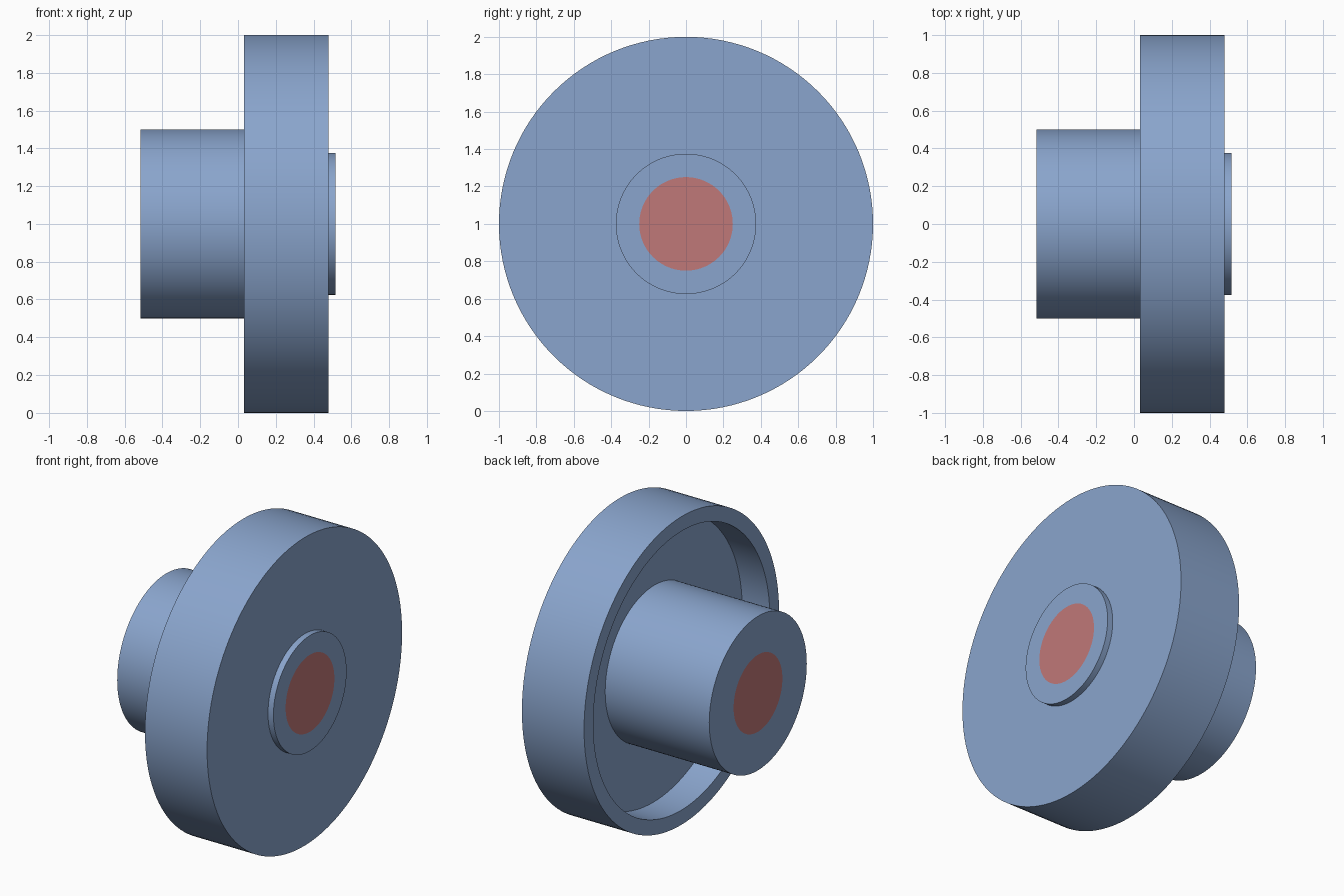
import bpy, bmesh, math

if "Cube" in bpy.data.objects:
    bpy.data.objects.remove(bpy.data.objects["Cube"])

SEGMENTS = 128
AXIS_Z = 1.0


def material(name, colour):
    m = bpy.data.materials.new(name)
    m.diffuse_color = (*colour, 1.0)
    m.use_nodes = True
    m.node_tree.nodes["Principled BSDF"].inputs["Base Color"].default_value = m.diffuse_color
    return m


blue = material("steel blue", (0.254, 0.376, 0.61))
red = material("dull red", (0.53, 0.19, 0.19))


def lathe(name, profile, mat, closed):
    """Spin (x, radius) points around the horizontal x axis."""
    bm = bmesh.new()
    verts = [bm.verts.new((x, 0, r)) for x, r in profile]
    edges = [bm.edges.new(pair) for pair in zip(verts, verts[1:])]
    if closed:
        edges.append(bm.edges.new((verts[-1], verts[0])))
    bmesh.ops.spin(bm, geom=verts + edges, cent=(0, 0, 0), axis=(1, 0, 0),
                   angle=2 * math.pi, steps=SEGMENTS, use_merge=True)
    bmesh.ops.remove_doubles(bm, verts=bm.verts, dist=1e-5)
    bmesh.ops.recalc_face_normals(bm, faces=bm.faces)
    mesh = bpy.data.meshes.new(name)
    bm.to_mesh(mesh)
    bm.free()
    mesh.materials.append(mat)
    obj = bpy.data.objects.new(name, mesh)
    obj.location.z = AXIS_Z
    bpy.context.collection.objects.link(obj)
    bpy.ops.object.select_all(action='DESELECT')
    obj.select_set(True)
    bpy.context.view_layer.objects.active = obj
    bpy.ops.object.shade_smooth_by_angle(angle=math.radians(30))
    return obj


END = 0.517                       # half length along the axle
RIM_BACK, RIM_FRONT = 0.032, 0.478
WEB_BACK = 0.23                   # floor of the recess behind the rim
BORE = 0.25

# Hub, recessed wheel with rim, and raised boss in one turned body
lathe("wheel_body", [
    (-END, BORE), (-END, 0.5), (WEB_BACK, 0.5), (WEB_BACK, 0.905),
    (RIM_BACK, 0.905), (RIM_BACK, 1.0), (RIM_FRONT, 1.0),
    (RIM_FRONT, 0.375), (END, 0.375), (END, BORE),
], blue, closed=True)

# Axle filling the bore, flush at both ends
lathe("axle", [(-END, 0), (-END, BORE), (END, BORE), (END, 0)], red, closed=False)
